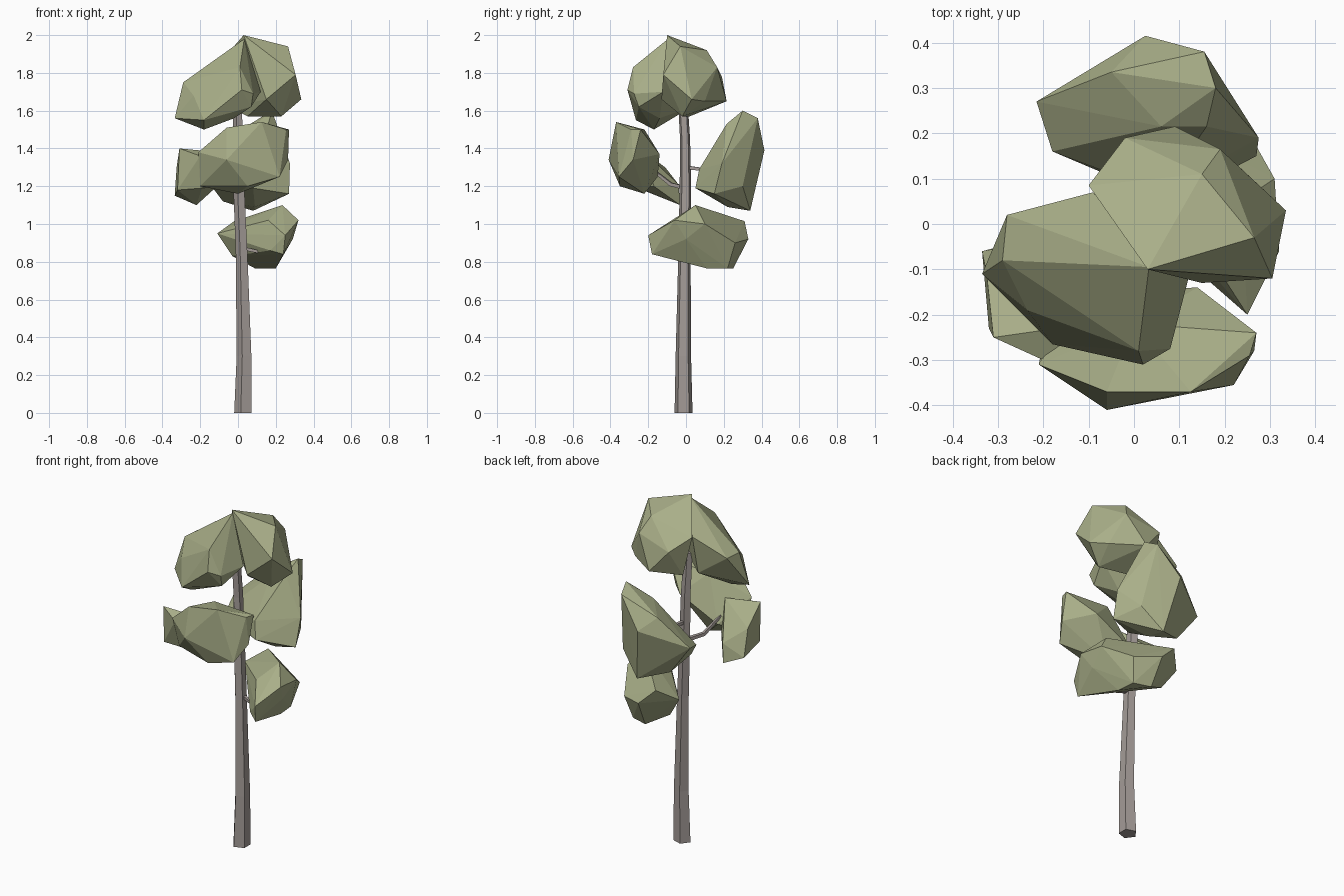
import bpy, bmesh, math
from mathutils import Vector, Quaternion


def material(name, rgb):
    m = bpy.data.materials.new(name)
    m.diffuse_color = (*rgb, 1)
    return m


LEAF = material("leaf_green", (0.40, 0.43, 0.25))
BARK = material("bark", (0.37, 0.33, 0.31))


def add_object(name, bm, mat):
    bmesh.ops.recalc_face_normals(bm, faces=bm.faces)
    me = bpy.data.meshes.new(name)
    bm.to_mesh(me)
    bm.free()
    me.materials.append(mat)
    ob = bpy.data.objects.new(name, me)
    bpy.context.collection.objects.link(ob)
    return ob


def lobe(name, points):
    """Faceted foliage lump: convex hull of a few corner points."""
    bm = bmesh.new()
    for p in points:
        bm.verts.new(p)
    bmesh.ops.convex_hull(bm, input=bm.verts[:])
    bmesh.ops.delete(bm, geom=[v for v in bm.verts if not v.link_faces], context='VERTS')
    return add_object(name, bm, LEAF)


def clump(name, *lobes):
    """Union several lobes into one foliage clump."""
    main = lobe(name, lobes[0])
    extras = [lobe(name + "_lobe", pts) for pts in lobes[1:]]
    for e in extras:
        mod = main.modifiers.new("union", 'BOOLEAN')
        mod.operation, mod.solver, mod.object = 'UNION', 'EXACT', e
    if extras:
        dg = bpy.context.evaluated_depsgraph_get()
        me = bpy.data.meshes.new_from_object(main.evaluated_get(dg))
        main.modifiers.clear()
        main.data = me
        for e in extras:
            bpy.data.objects.remove(e)
    return main


def limb(name, path, sides, upright=False):
    """Tapered tube through (x, y, z, radius) stations."""
    bm = bmesh.new()
    q = Quaternion()
    if not upright:
        q = (Vector(path[-1][:3]) - Vector(path[0][:3])).to_track_quat('Z', 'Y')
    rings = []
    for x, y, z, r in path:
        ring = []
        for k in range(sides):
            t = 2 * math.pi * (k + 0.5) / sides
            ring.append(bm.verts.new(Vector((x, y, z)) + q @ Vector((r * math.cos(t), r * math.sin(t), 0))))
        rings.append(ring)
    for r0, r1 in zip(rings, rings[1:]):
        for k in range(sides):
            n = (k + 1) % sides
            bm.faces.new((r0[k], r0[n], r1[n], r1[k]))
    bm.faces.new(rings[0][::-1])
    bm.faces.new(rings[-1])
    return add_object(name, bm, BARK)


# Trunk and side branches
limb("trunk", [(0.03, -0.013, 0, 0.05), (0.036, -0.014, 0.3, 0.043), (0.022, -0.008, 0.85, 0.034),
               (0.007, -0.003, 1.2, 0.032), (0.003, -0.005, 1.45, 0.028), (-0.003, -0.02, 1.7, 0.026)],
     5, upright=True)
limb("low_branch", [(0.03, 0, 0.87, 0.014), (0.1, -0.02, 0.855, 0.012), (0.18, -0.01, 0.9, 0.008)], 4)
limb("front_branch", [(0, 0, 1.19, 0.015), (-0.06, -0.08, 1.21, 0.013), (-0.1, -0.18, 1.29, 0.009)], 4)
limb("back_branch", [(0, 0, 1.3, 0.014), (0.03, 0.08, 1.29, 0.012), (0.08, 0.17, 1.34, 0.008)], 4)

# Crown: big right lobe and spreading front-left lobe
clump("top_foliage",
      [(0.03, -0.1, 2.0), (0.265, -0.03, 1.94), (0.15, 0.11, 1.92), (-0.1, 0.085, 1.85),
       (-0.02, 0.19, 1.78), (0.09, 0.215, 1.65), (0.19, 0.165, 1.83), (0.26, 0.1, 1.65),
       (0.335, 0.03, 1.66), (0.305, -0.12, 1.79), (0.23, -0.02, 1.57), (0.05, 0.02, 1.57),
       (0.15, -0.13, 1.66), (-0.05, 0.1, 1.62)],
      [(0.033, -0.095, 1.98), (-0.1, -0.11, 1.865), (-0.09, 0.07, 1.845), (-0.28, 0.02, 1.75),
       (-0.29, -0.08, 1.75), (-0.335, -0.11, 1.56), (-0.235, -0.19, 1.68), (-0.18, -0.265, 1.55),
       (-0.18, -0.17, 1.5), (-0.02, -0.14, 1.56), (-0.1, 0.03, 1.62), (0.07, -0.25, 1.62),
       (0.01, -0.28, 1.83), (0.02, -0.31, 1.71), (0.08, -0.275, 1.69), (0.12, -0.12, 1.7)])

# Front clump with lower left lobe
clump("front_foliage",
      [(-0.06, -0.37, 1.51), (0.125, -0.37, 1.54), (0.255, -0.29, 1.5), (0.27, -0.24, 1.5),
       (-0.06, -0.41, 1.34), (0.22, -0.355, 1.25), (0.265, -0.28, 1.34), (0.05, -0.35, 1.2),
       (-0.21, -0.31, 1.38), (-0.2, -0.26, 1.2), (0.14, -0.14, 1.37), (0.0, -0.22, 1.16),
       (-0.1, -0.15, 1.25), (0.0, -0.22, 1.5)],
      [(-0.31, -0.25, 1.4), (-0.2, -0.3, 1.36), (-0.335, -0.06, 1.15), (-0.325, -0.11, 1.3),
       (-0.22, -0.03, 1.1), (-0.19, -0.25, 1.19), (-0.32, -0.23, 1.18), (-0.21, -0.04, 1.21),
       (-0.1, -0.22, 1.38), (-0.11, -0.17, 1.2)])

# Back clump
clump("back_foliage",
      [(0.18, 0.3, 1.6), (0.155, 0.38, 1.56), (0.16, 0.215, 1.53), (0.025, 0.415, 1.39),
       (-0.215, 0.27, 1.3), (-0.18, 0.16, 1.27), (-0.14, 0.15, 1.2), (-0.08, 0.26, 1.12),
       (0.08, 0.34, 1.07), (0.09, 0.22, 1.09), (0.27, 0.15, 1.16), (0.275, 0.19, 1.32),
       (0.06, 0.07, 1.29), (0.08, 0.05, 1.19), (0.2, 0.3, 1.2), (-0.05, 0.335, 1.46),
       (0.06, 0.215, 1.5)])

# Low clump wrapping the right and back of the trunk
clump("low_foliage",
      [(0.25, -0.2, 0.94), (0.24, -0.18, 0.84), (0.17, -0.13, 0.86), (0.32, -0.06, 1.02),
       (0.235, 0.05, 1.1), (0.16, -0.06, 1.02), (0.29, 0, 0.92), (0.2, 0.11, 0.765),
       (0.09, 0.25, 0.765), (0.19, 0.22, 0.765), (-0.11, 0.22, 0.95), (-0.02, 0.31, 1.015),
       (0.08, 0.33, 0.92), (0.12, 0.2, 1.03), (-0.03, 0.19, 0.83), (0.31, 0.1, 1.0),
       (0.22, 0.26, 0.9)])
